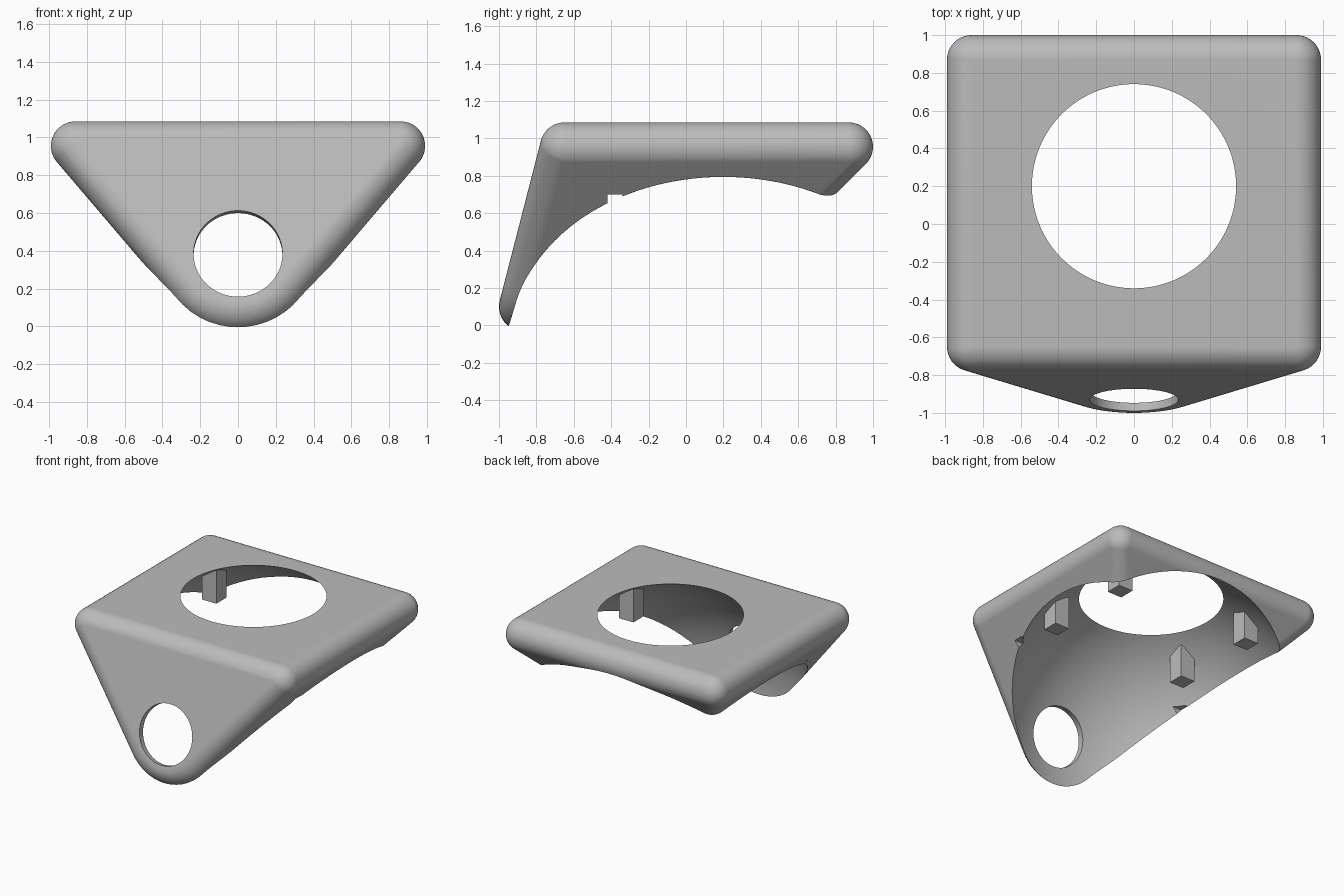
import bpy, bmesh, math
from mathutils import Vector

if "Cube" in bpy.data.objects:
    bpy.data.objects.remove(bpy.data.objects["Cube"], do_unlink=True)

# One plain grey for everything
grey = bpy.data.materials.new("plain grey")
grey.use_nodes = True
grey.diffuse_color = (0.5, 0.5, 0.5, 1)
grey.node_tree.nodes["Principled BSDF"].inputs["Base Color"].default_value = (0.5, 0.5, 0.5, 1)


def make_object(name, bm):
    mesh = bpy.data.meshes.new(name)
    bmesh.ops.recalc_face_normals(bm, faces=bm.faces)
    bm.to_mesh(mesh)
    bm.free()
    mesh.materials.append(grey)
    obj = bpy.data.objects.new(name, mesh)
    bpy.context.collection.objects.link(obj)
    return obj


def box(name, centre, size):
    bm = bmesh.new()
    bmesh.ops.create_cube(bm, size=1)
    bmesh.ops.scale(bm, vec=size, verts=bm.verts)
    bmesh.ops.translate(bm, vec=centre, verts=bm.verts)
    return make_object(name, bm)


def activate(obj):
    bpy.ops.object.select_all(action="DESELECT")
    obj.select_set(True)
    bpy.context.view_layer.objects.active = obj


def cut(obj, cutter):
    cutter.hide_render = True
    mod = obj.modifiers.new("cut", "BOOLEAN")
    mod.operation = "DIFFERENCE"
    mod.solver = "EXACT"
    mod.object = cutter
    activate(obj)
    bpy.ops.object.modifier_apply(modifier=mod.name)
    bpy.data.objects.remove(cutter, do_unlink=True)


ROUND = 0.13           # edge rounding
TOP = 0.955            # height of the upper rounding centres
SLOPE = 1.17           # steepness of the side walls
LEAN = 0.257           # backward lean of the front wall
CAVITY = Vector((0, 0.2, 0.07))

# Rounding centres: four top corners, sloping back corners, front lower arc
drop = 0.6
core = []
for s in (-1, 1):
    core += [Vector((s * 0.86, y, TOP)) for y in (-0.65, 0.87)]
    core.append(Vector((s * (0.86 - drop / SLOPE), 0.87 - drop, TOP - drop)))
for i in range(25):
    a = math.pi * (1 + i / 24)
    z = 0.385 + 0.285 * math.sin(a)
    core.append(Vector((0.285 * math.cos(a), -0.87 + LEAN * (z - 0.1), z)))

# Rounded body as the hull of small balls
ball = bmesh.new()
bmesh.ops.create_icosphere(ball, subdivisions=4, radius=ROUND)
offsets = [v.co.copy() for v in ball.verts]
ball.free()
bm = bmesh.new()
for c in core:
    for o in offsets:
        bm.verts.new(c + o)
bmesh.ops.convex_hull(bm, input=bm.verts)
bmesh.ops.delete(bm, geom=[v for v in bm.verts if not v.link_faces], context="VERTS")
bmesh.ops.remove_doubles(bm, verts=bm.verts, dist=0.0001)
shell = make_object("shell", bm)

# Spherical hollow, which also opens the top
bm = bmesh.new()
bmesh.ops.create_uvsphere(bm, u_segments=128, v_segments=64, radius=1.15)
bmesh.ops.translate(bm, vec=CAVITY, verts=bm.verts)
cut(shell, make_object("hollow_cutter", bm))

# Round front opening, square to the leaning wall
bm = bmesh.new()
bmesh.ops.create_cone(bm, cap_ends=True, segments=96, radius1=0.235, radius2=0.235, depth=0.5)
hole = make_object("front_hole_cutter", bm)
hole.rotation_euler = Vector((0, -1, LEAN)).to_track_quat("Z", "Y").to_euler()
hole.location = (0, -0.93, 0.385)
bpy.context.view_layer.update()
cut(shell, hole)

# Small notches in the side rims
for s in (-1, 1):
    cut(shell, box("notch_cutter", (s * 0.8, -0.38, 0.655), (0.24, 0.08, 0.09)))

activate(shell)
bpy.ops.object.shade_smooth_by_angle(angle=math.radians(30))
weighted = shell.modifiers.new("even shading", "WEIGHTED_NORMAL")
weighted.keep_sharp = True

# Four square pegs hanging from the hollow's ceiling
for side, sx in (("right", -1), ("left", 1)):
    for end, sy in (("front", -1), ("back", 1)):
        box(f"{end}_{side}_peg", (sx * 0.614, CAVITY.y + sy * 0.37, 0.9), (0.13, 0.13, 0.28))
